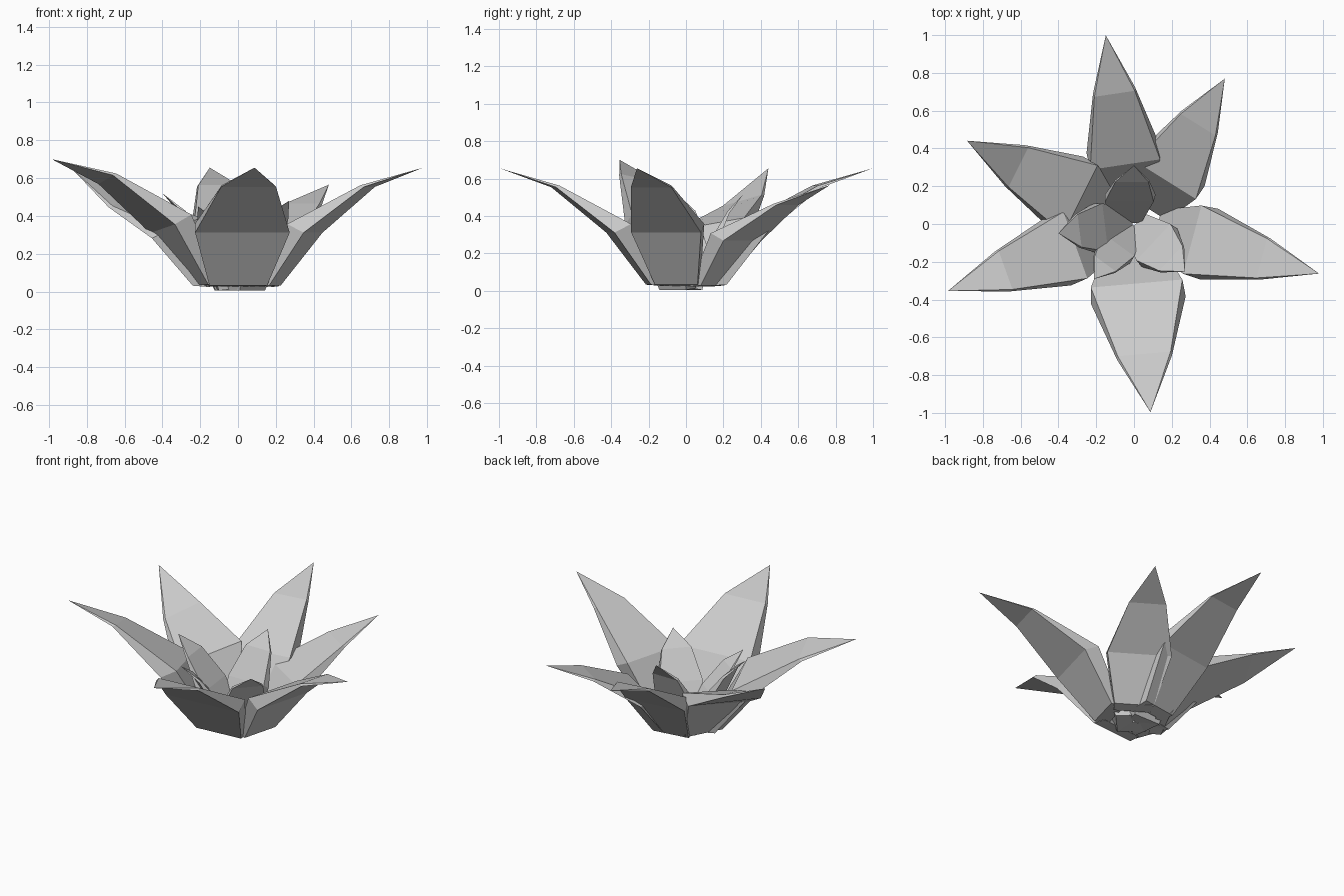
import bpy, bmesh
from math import sin, cos, radians

if "Cube" in bpy.data.objects:
    bpy.data.objects.remove(bpy.data.objects["Cube"])

# stations per petal: (radius fraction, height fraction, half width)
OUTER_LOW = [(.20, .05, .118), (.405, .475, .193), (.71, .845, .112)]
OUTER_TOP = [(.12, .04, .11), (.315, .545, .187), (.69, .858, .108)]
INNER_LOW = [(.28, .01, .085), (.50, .43, .12), (.75, .80, .08)]
INNER_TOP = [(.02, .03, .07), (.38, .48, .115), (.72, .82, .078)]


def petal(name, low, top, angle, reach, height, width=1.0, roll=0.0,
          sag=1.0, shift=0.0):
    """Closed thick petal: flat outer side, narrower inner side, pointed tip."""
    a = radians(angle)
    u, v = (cos(a), sin(a)), (-sin(a), cos(a))
    bm = bmesh.new()

    def vert(r, z, w, s=1.0):
        w0 = w + shift * (1 - r)          # base shifted sideways, tip fixed
        r *= reach
        return bm.verts.new((u[0] * r + v[0] * w0, u[1] * r + v[1] * w0,
                             z * s * height + roll * w * z))

    rings = []
    for i, ((rl, zl, wl), (rt, zt, wt)) in enumerate(zip(low, top)):
        wl, wt = wl * width, wt * width
        s = sag if i == 2 else 1.0
        rings.append([vert(rl, zl, -wl, s), vert(rl, zl, wl, s),
                      vert(rt, zt, wt, s), vert(rt, zt, -wt, s)])
    tip = vert(1, 1, 0)
    bm.faces.new(rings[0])
    for p, q in zip(rings, rings[1:]):
        for i in range(4):
            j = (i + 1) % 4
            bm.faces.new((p[i], p[j], q[j], q[i]))
    for i in range(4):
        bm.faces.new((rings[-1][i], rings[-1][(i + 1) % 4], tip))
    bmesh.ops.recalc_face_normals(bm, faces=bm.faces)
    me = bpy.data.meshes.new(name)
    bm.to_mesh(me)
    bm.free()
    ob = bpy.data.objects.new(name, me)
    bpy.context.collection.objects.link(ob)


# outer ring: angle, reach, tip height, width, roll, mid sag, base shift
for i, p in enumerate([(98.5, 1.01, .655, 1.0, 0),
                       (58, .907, .565, 1.0, 0, .96, -.03),
                       (-15, 1.014, .655, 1.0, 0),
                       (-85, 1.0, .655, 1.3, 0, 1, -.02),
                       (-160.2, 1.047, .70, 1.0, .25),
                       (153.5, .988, .655, 1.08, -.3, .86, .015)]):
    petal(f"outer_petal_{i + 1}", OUTER_LOW, OUTER_TOP, *p)

# inner cluster: steeper, smaller petals
for i, p in enumerate([(90, .31, .52, 1.12, 0, 1, .04),
                       (187, .403, .52, 1.12),
                       (-126, .36, .45, .88),
                       (-43, .37, .48, 1.15)]):
    petal(f"inner_petal_{i + 1}", INNER_LOW, INNER_TOP, *p)
